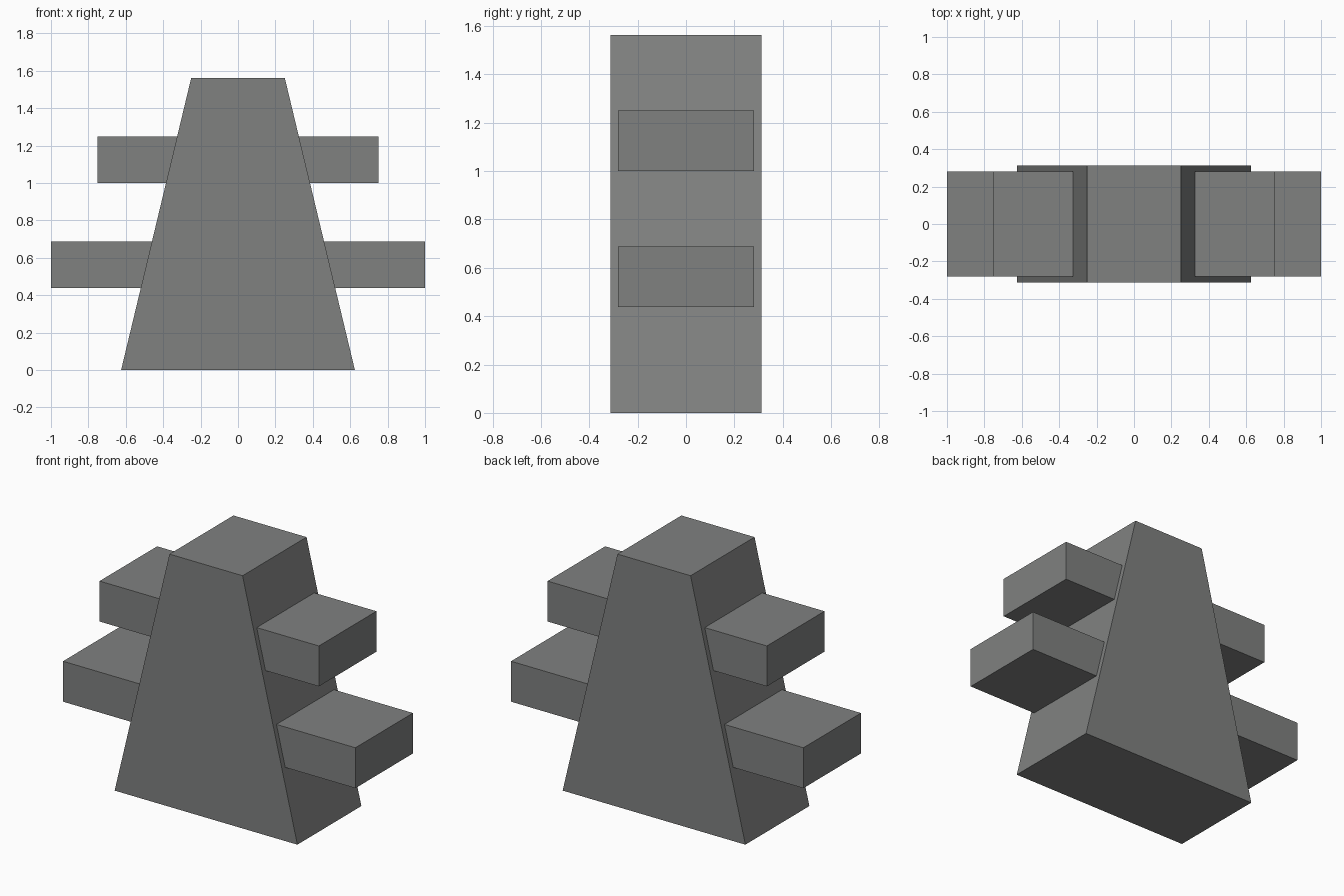
import bpy

if "Cube" in bpy.data.objects:
    bpy.data.objects.remove(bpy.data.objects["Cube"])

grey = bpy.data.materials.new("stone_grey")
grey.diffuse_color = (0.215, 0.22, 0.217, 1.0)
grey.use_nodes = True
grey.node_tree.nodes["Principled BSDF"].inputs["Base Color"].default_value = grey.diffuse_color


def prism(name, profile, half_depth):
    """Extrude a front (x, z) profile symmetrically along y."""
    n = len(profile)
    verts = [(x, y, z) for y in (-half_depth, half_depth) for x, z in profile]
    faces = [tuple(range(n)), tuple(reversed(range(n, 2 * n)))]
    faces += [(i, i + n, (i + 1) % n + n, (i + 1) % n) for i in range(n)]
    mesh = bpy.data.meshes.new(name)
    mesh.from_pydata(verts, [], faces)
    mesh.materials.append(grey)
    obj = bpy.data.objects.new(name, mesh)
    bpy.context.collection.objects.link(obj)
    return obj


def trapezoid(bottom, top, z0, z1):
    return [(-bottom, z0), (bottom, z0), (top, z1), (-top, z1)]


# Tapered central body
prism("tapered_body", trapezoid(0.625, 0.25, 0.0, 1.5625), 0.3125)

# Crossbars running through the body
for name, half_width, z0 in (("lower_crossbar", 1.0, 0.4375),
                             ("upper_crossbar", 0.75, 1.0)):
    prism(name, trapezoid(half_width, half_width, z0, z0 + 0.25), 0.28125)
